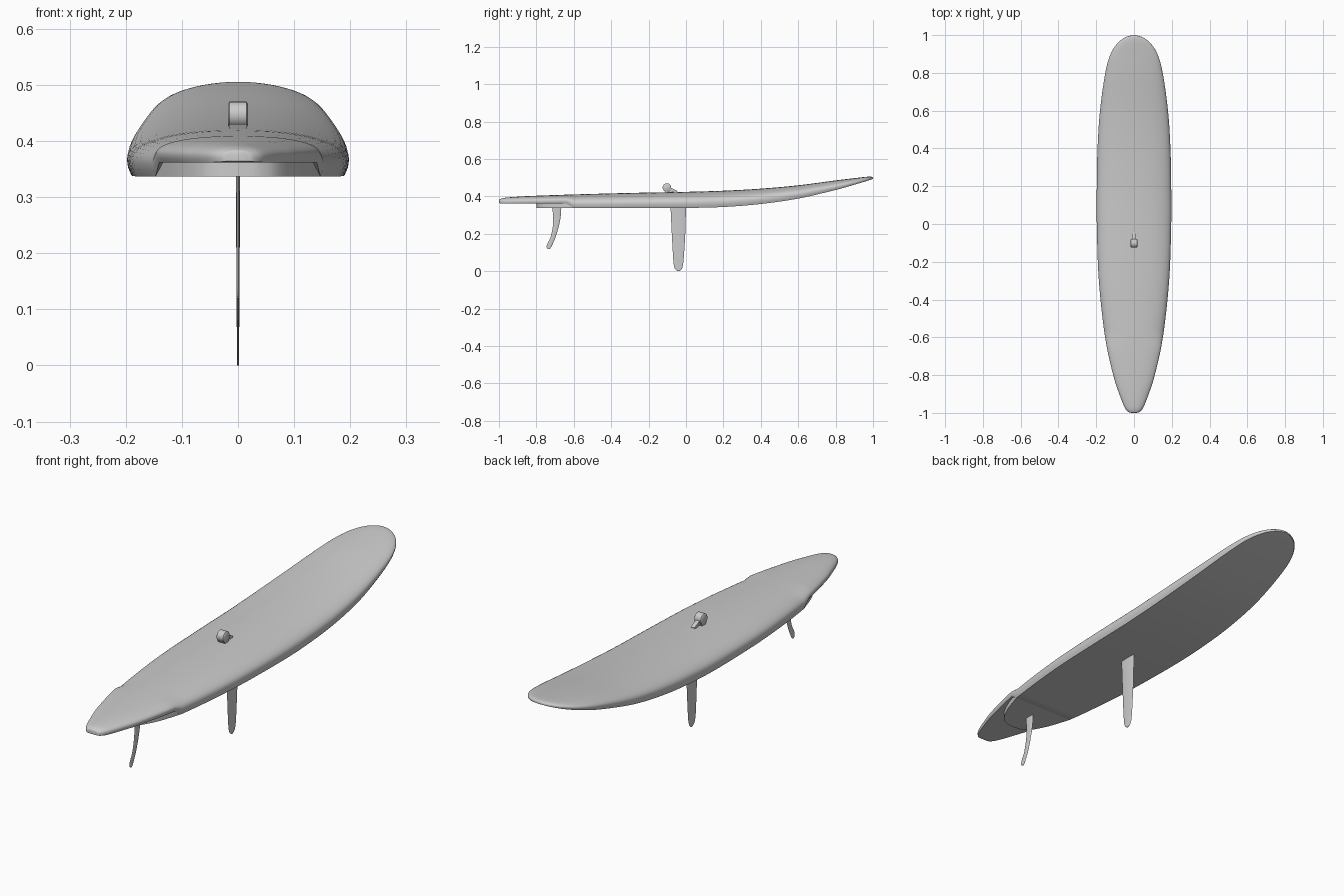
import bpy, bmesh, math
from mathutils import Vector

cube = bpy.data.objects.get("Cube")
if cube:
    bpy.data.objects.remove(cube, do_unlink=True)

grey = bpy.data.materials.new("light_grey")
grey.use_nodes = True
grey.diffuse_color = (0.6, 0.6, 0.6, 1)
grey.node_tree.nodes["Principled BSDF"].inputs["Base Color"].default_value = (0.6, 0.6, 0.6, 1)


def make_object(name, bm, angle=40):
    bmesh.ops.remove_doubles(bm, verts=bm.verts, dist=1e-5)
    bmesh.ops.recalc_face_normals(bm, faces=bm.faces)
    mesh = bpy.data.meshes.new(name)
    bm.to_mesh(mesh)
    bm.free()
    mesh.materials.append(grey)
    obj = bpy.data.objects.new(name, mesh)
    bpy.context.collection.objects.link(obj)
    bpy.ops.object.select_all(action="DESELECT")
    obj.select_set(True)
    bpy.context.view_layer.objects.active = obj
    bpy.ops.object.shade_smooth_by_angle(angle=math.radians(angle))
    return obj


def smooth_path(keys, steps):
    """Catmull-Rom curve through the key points."""
    p = [Vector(k) for k in keys]
    p = [p[0] * 2 - p[1]] + p + [p[-1] * 2 - p[-2]]
    out = []
    for a, b, c, d in zip(p, p[1:], p[2:], p[3:]):
        for i in range(steps):
            t = i / steps
            out.append((b * 2 + (c - a) * t + (a * 2 - b * 5 + c * 4 - d) * t ** 2
                        + (b * 3 - a - c * 3 + d) * t ** 3) / 2)
    return out + [p[-2]]


def loft(bm, rings):
    loops = [[bm.verts.new(co) for co in ring] for ring in rings]
    for a, b in zip(loops, loops[1:]):
        for i in range(len(a)):
            j = (i + 1) % len(a)
            bm.faces.new((a[i], a[j], b[j], b[i]))
    for end in (loops[0], loops[-1]):
        bm.faces.new(end)


# Board: stations of (length position, half width, deck height, bottom height)
stations = [(-1, 0.012, .38, .365), (-.995, .03, .385, .363), (-.97, .05, .392, .361),
            (-.9, .078, .398, .35), (-.8, .11, .403, .34), (-.6, .153, .41, .337),
            (-.3, .186, .418, .337), (0, .197, .424, .338), (.2, .197, .43, .343),
            (.4, .193, .441, .359), (.6, .18, .459, .388), (.8, .152, .485, .434),
            (.9, .124, .497, .462), (.96, .085, .504, .48), (.99, .042, .505, .49),
            (1, .004, .5, .494)]


def board_ring(s):
    y, w, top, bottom = s
    if y < -.61:
        bottom = max(bottom, .362)      # raised tail underside
    rail = bottom + .32 * (top - bottom)
    ring = [(-.96 * w, y, bottom), (.96 * w, y, bottom), (.99 * w, y, (bottom + rail) / 2)]
    for i in range(25):
        a = math.pi * i / 24
        c, sn = math.cos(a), math.sin(a)
        ring.append((math.copysign(abs(c) ** .9, c) * w, y, rail + (top - rail) * sn ** .9))
    return ring + [(-.99 * w, y, (bottom + rail) / 2)]


bm = bmesh.new()
loft(bm, [board_ring(s) for s in smooth_path(stations, 6)])
make_object("board", bm, 45)

# Stepped lower hull with a rounded back end
bm = bmesh.new()
step = [(-.8, .003), (-.795, .04), (-.77, .075), (-.7, .113), (-.6, .147)]
loft(bm, [[(-w, y, .337), (w, y, .337), (w, y, .375), (-w, y, .375)]
          for y, w in smooth_path(step, 6)])
make_object("lower_hull_step", bm)


def fin(name, rows, thickness):
    """Foil-shaped blade from rows of (height, back edge, front edge)."""
    rings = []
    path = smooth_path(rows, 5)
    for z, back, front in path:
        t = thickness * (.45 + .55 * min(1, z / path[0][0]))
        ring = []
        for i in range(16):
            a = 2 * math.pi * i / 16
            ring.append((t * math.sin(a), (back + front) / 2 + (front - back) / 2 * math.cos(a), z))
        rings.append(ring)
    bm = bmesh.new()
    loft(bm, rings)
    make_object(name, bm, 50)


fin("daggerboard", [(.35, -.083, 0), (.2, -.076, -.004), (.06, -.068, -.013),
                    (.02, -.062, -.019), (.006, -.053, -.027), (0, -.044, -.036)], .004)
fin("tail_fin", [(.37, -.72, -.666), (.3, -.711, -.669), (.24, -.712, -.68),
                 (.18, -.725, -.698), (.145, -.742, -.713), (.127, -.745, -.722),
                 (.119, -.738, -.728)], .004)

# Mast fitting: a barrel across the board with a tapered foot and a small tongue
bm = bmesh.new()
loft(bm, [[(x, -.102 + r * math.cos(math.tau * i / 24), .447 + r * math.sin(math.tau * i / 24))
           for i in range(24)]
          for x, r in ((-.018, .019), (-.015, .023), (.015, .023), (.018, .019))])
make_object("mast_barrel", bm)


def prism(name, outline, half):
    bm = bmesh.new()
    loft(bm, [[(x, y, z) for y, z in outline] for x in (-half, half)])
    make_object(name, bm, 30)


prism("mast_foot", [(-.122, .44), (-.108, .415), (-.092, .415), (-.08, .44)], .016)
prism("mast_tongue", [(-.1, .45), (-.082, .446), (-.045, .428), (-.055, .42), (-.1, .432)], .009)
